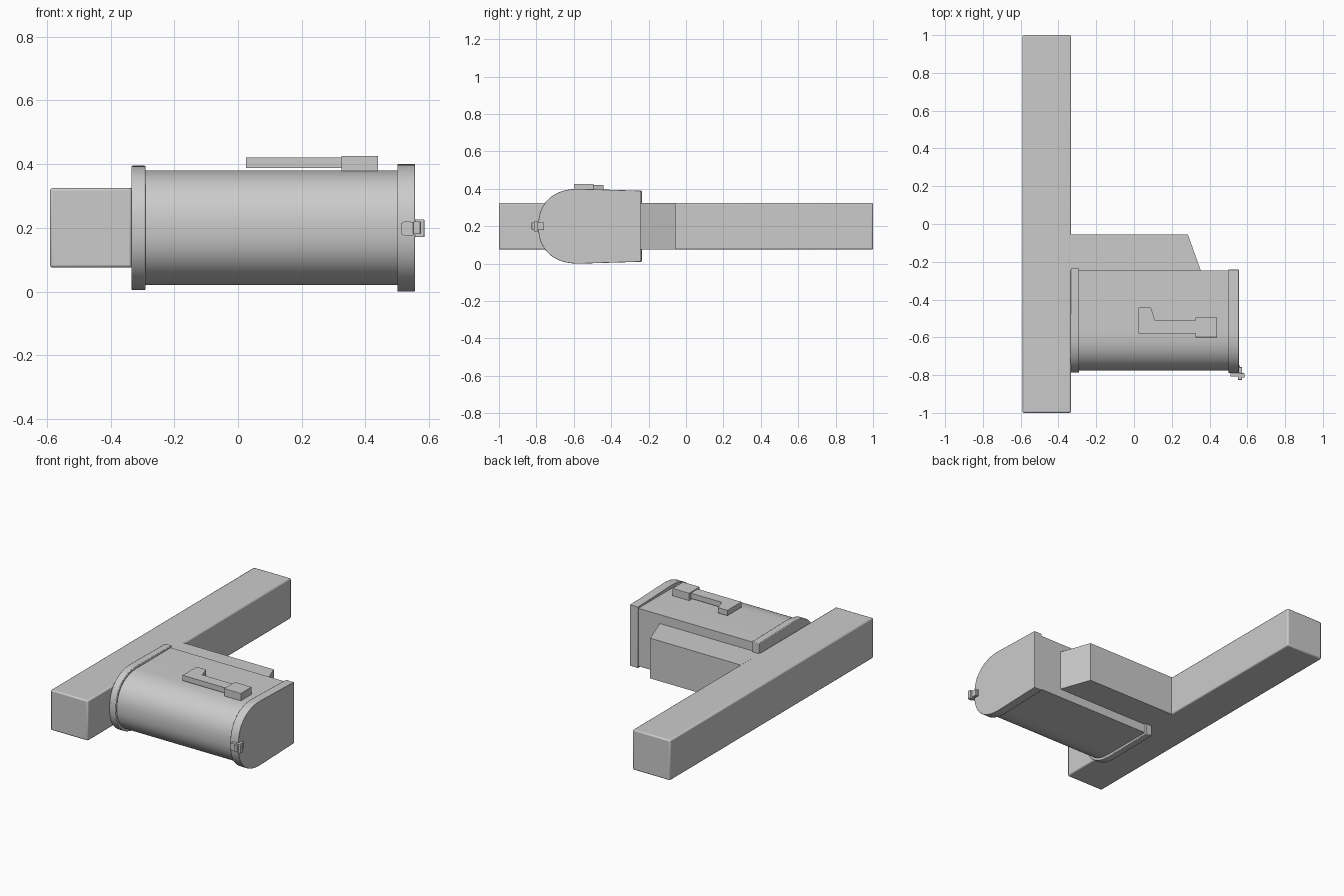
import bpy, bmesh, math
from mathutils import Vector

if "Cube" in bpy.data.objects:
    bpy.data.objects.remove(bpy.data.objects["Cube"])


def finish(name, bm, bevel=0.0, smooth=False):
    bmesh.ops.recalc_face_normals(bm, faces=bm.faces[:])
    me = bpy.data.meshes.new(name)
    bm.to_mesh(me)
    bm.free()
    ob = bpy.data.objects.new(name, me)
    bpy.context.collection.objects.link(ob)
    if bevel:
        mod = ob.modifiers.new("Bevel", 'BEVEL')
        mod.width = bevel
        mod.segments = 2
        mod.limit_method = 'ANGLE'
        mod.angle_limit = math.radians(40)
    if smooth:
        bpy.context.view_layer.objects.active = ob
        ob.select_set(True)
        bpy.ops.object.shade_smooth_by_angle(angle=math.radians(35))
        ob.select_set(False)
    return ob


def prism(name, points, offset, **kw):
    """Extrude a closed planar outline along an offset."""
    bm = bmesh.new()
    face = bm.faces.new([bm.verts.new(p) for p in points])
    res = bmesh.ops.extrude_face_region(bm, geom=[face], use_keep_orig=True)
    verts = [v for v in res['geom'] if isinstance(v, bmesh.types.BMVert)]
    bmesh.ops.translate(bm, verts=verts, vec=Vector(offset))
    return finish(name, bm, **kw)


def plate(name, outline, z0, z1, **kw):
    return prism(name, [(x, y, z0) for x, y in outline], (0, 0, z1 - z0), **kw)


def box(name, x, y, z, **kw):
    return plate(name, [(x[0], y[0]), (x[1], y[0]), (x[1], y[1]), (x[0], y[1])], *z, **kw)


def shell(name, x, y_flat, y_round, half, flat_half, **kw):
    """Mailbox section: flat at +y, rounded at -y, running along x."""
    yc, zc, n = -0.57, 0.2, 32
    pts = [(x[0], y_flat, zc + flat_half)]
    for i in range(n + 1):
        a = math.pi / 2 + math.pi * i / n
        c, s = math.cos(a), math.sin(a)
        y = yc - abs(c) ** 0.87 * (yc - y_round)
        z = zc + math.copysign(abs(s) ** 0.87, s) * half
        pts.append((x[0], y, z))
    pts.append((x[0], y_flat, zc - flat_half))
    return prism(name, pts, (x[1] - x[0], 0, 0), smooth=True, **kw)


# Post and the support arm with its slanted end
box("post", (-0.59, -0.333), (-1, 1), (0.075, 0.325), bevel=0.008, smooth=True)
plate("support_arm", [(-0.34, -0.25), (0.355, -0.25), (0.285, -0.055), (-0.34, -0.055)],
      0.075, 0.325)

# Mailbox body with back rim and door
shell("mailbox_body", (-0.30, 0.51), -0.247, -0.775, 0.18, 0.18)
shell("back_rim", (-0.335, -0.29), -0.236, -0.787, 0.195, 0.19, bevel=0.004)
shell("door", (0.50, 0.555), -0.242, -0.79, 0.2, 0.19, bevel=0.002)

# Signal flag: bent arm and pivot block
plate("flag_arm", [(0.025, -0.58), (0.33, -0.58), (0.33, -0.512), (0.112, -0.512),
                   (0.09, -0.442), (0.025, -0.442)], 0.387, 0.42)
box("flag_pivot", (0.325, 0.44), (-0.60, -0.495), (0.378, 0.426), bevel=0.002)

# Door latch: tapered tab and catch
prism("latch_tab", [(0.512, -0.75, 0.18), (0.525, -0.75, 0.174), (0.56, -0.75, 0.178),
                    (0.56, -0.75, 0.217), (0.525, -0.75, 0.221), (0.512, -0.75, 0.215)],
      (0, -0.058, 0))
box("latch_catch", (0.555, 0.585), (-0.812, -0.79), (0.171, 0.226), bevel=0.002)
box("latch_hook", (0.55, 0.572), (-0.825, -0.758), (0.18, 0.22), bevel=0.002)
